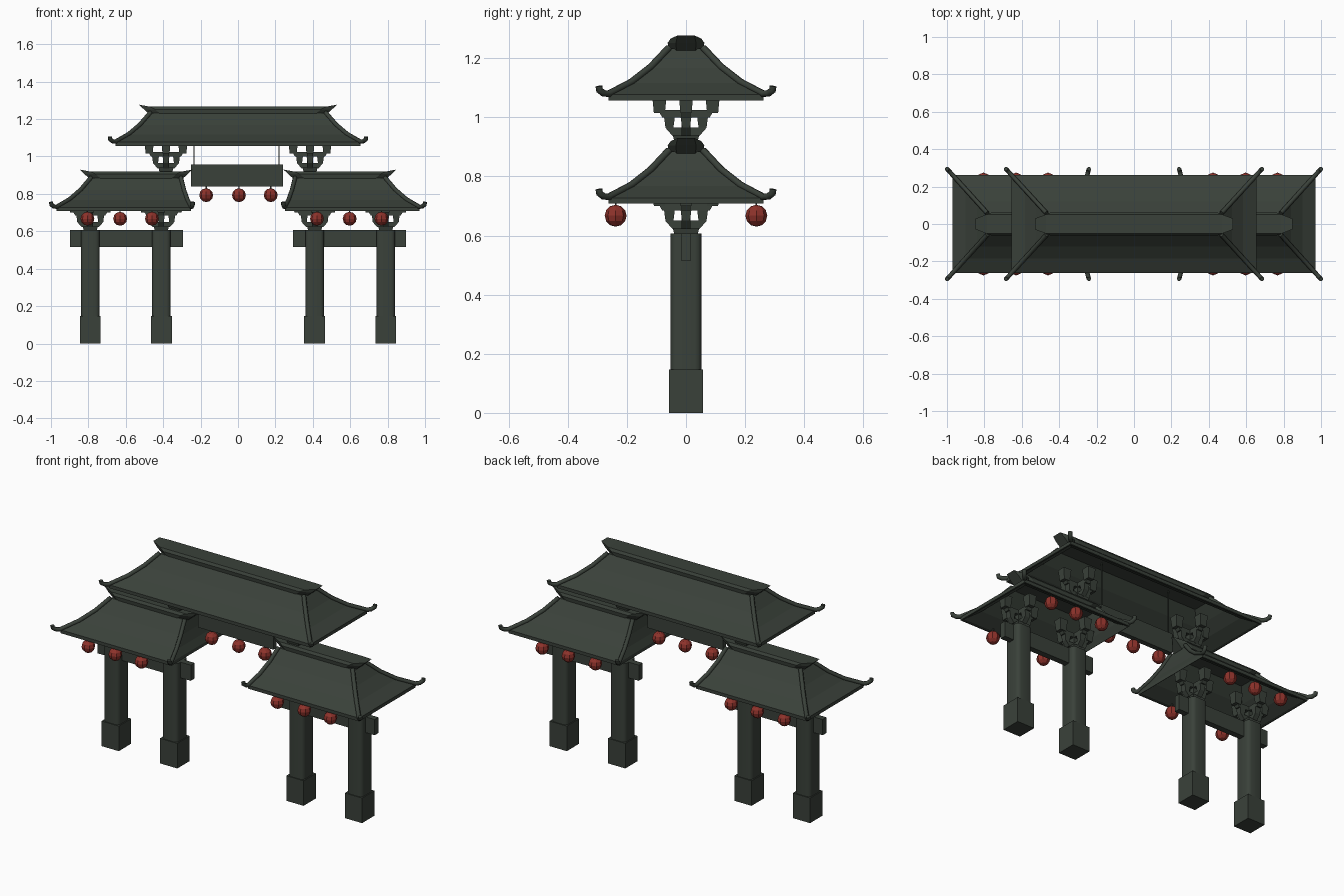
import bpy, bmesh, math
from mathutils import Vector

if "Cube" in bpy.data.objects:
    bpy.data.objects.remove(bpy.data.objects["Cube"])


def material(name, rgb):
    m = bpy.data.materials.new(name)
    m.diffuse_color = (*rgb, 1)
    m.use_nodes = True
    m.node_tree.nodes["Principled BSDF"].inputs["Base Color"].default_value = m.diffuse_color
    return m


DARK = material("dark green grey", (0.042, 0.053, 0.042))
RED = material("lantern red", (0.27, 0.032, 0.024))


def finish(bm, name, mat):
    bmesh.ops.recalc_face_normals(bm, faces=bm.faces)
    me = bpy.data.meshes.new(name)
    bm.to_mesh(me)
    bm.free()
    me.materials.append(mat)
    ob = bpy.data.objects.new(name, me)
    bpy.context.collection.objects.link(ob)
    return ob


def add_box(bm, c, size, z0, z1, bottom=(1, 1)):
    """Upright box centred on c, with its lower end scaled by bottom."""
    rings = []
    for z, k in ((z0, bottom), (z1, (1, 1))):
        rings.append([bm.verts.new((c[0] + sx * size[0] / 2 * k[0],
                                    c[1] + sy * size[1] / 2 * k[1], z))
                      for sx, sy in ((-1, -1), (1, -1), (1, 1), (-1, 1))])
    return loft(bm, rings)


def loft(bm, rings):
    """Skin closed rings of vertices and cap both ends."""
    n = len(rings[0])
    for a, b in zip(rings, rings[1:]):
        for i in range(n):
            j = (i + 1) % n
            bm.faces.new((a[i], a[j], b[j], b[i]))
    bm.faces.new(rings[0])
    bm.faces.new(rings[-1])
    return rings


def box(name, c, size, z0, z1, mat=DARK):
    bm = bmesh.new()
    add_box(bm, c, size, z0, z1)
    return finish(bm, name, mat)


# Columns with rounded corners on plain square footings
def column(x):
    bm = bmesh.new()
    add_box(bm, (x, 0), (0.10, 0.105), 0.13, 0.607)
    edges = [e for e in bm.edges if abs(e.verts[0].co.z - e.verts[1].co.z) > 0.1]
    bmesh.ops.bevel(bm, geom=edges, offset=0.022, segments=3, profile=0.5, affect='EDGES')
    ob = finish(bm, "column", DARK)
    bpy.ops.object.select_all(action='DESELECT')
    ob.select_set(True)
    bpy.context.view_layer.objects.active = ob
    bpy.ops.object.shade_smooth_by_angle(angle=math.radians(40))
    box("column_footing", (x, 0), (0.112, 0.115), 0, 0.147)


# Stacked roof bracket: crossed arms widening upwards, with small blocks
def bracket(x, z):
    bm = bmesh.new()
    add_box(bm, (x, 0), (0.08, 0.09), z, z + 0.025, (0.85, 0.85))
    add_box(bm, (x, 0), (0.03, 0.03), z + 0.02, z + 0.11)
    for ax in (0, 1):
        def size(a, b):
            return (a, b) if ax == 0 else (b, a)

        def taper(k):
            return (k, 1) if ax == 0 else (1, k)
        add_box(bm, (x, 0), size(0.14, 0.03), z + 0.022, z + 0.05, taper(0.65))
        add_box(bm, (x, 0), size(0.19, 0.03), z + 0.085, z + 0.11, taper(0.85))
        for s in (-1, 1):
            for d, w, h0, h1 in ((0.056, 0.036, 0.05, 0.085), (0.09, 0.05, 0.1, 0.165)):
                c = (x + s * d, 0) if ax == 0 else (x, s * d)
                add_box(bm, c, (w, w), z + h0, z + h1, (0.75, 0.75))
    finish(bm, "roof_bracket", DARK)


# Curved hip roof: shell, hip ribs with curled tips, flared ridge cap
CURVE = ((0, 1), (0.3, 0.63), (0.62, 0.34), (1, 0.11))   # outward fraction, height fraction


def roof(top, eave, z0, z1):
    ty, ey = 0.058, 0.262

    def corners(t):
        x0 = top[0] + (eave[0] - top[0]) * t
        x1 = top[1] + (eave[1] - top[1]) * t
        y = ty + (ey - ty) * t
        return ((x0, -y), (x1, -y), (x1, y), (x0, y))

    def zat(h):
        return z0 + (z1 - z0) * h

    shell = [(t, zat(h)) for t, h in CURVE] + [(1, z0), (0.95, z0)]
    shell += [(t * 0.95, zat(h) - 0.015) for t, h in reversed(CURVE)]
    bm = bmesh.new()
    loft(bm, [[bm.verts.new((*c, z)) for c in corners(t)] for t, z in shell])
    finish(bm, "roof_shell", DARK)

    # hip ribs swept along the four corners
    rib = list(CURVE) + [(1.08, 0.12), (1.15, 0.18), (1.16, 0.26)]
    cu = bpy.data.curves.new("hip_ribs", 'CURVE')
    cu.dimensions = '3D'
    cu.bevel_depth = 0.012
    cu.bevel_resolution = 1
    cu.use_fill_caps = True
    for i in range(4):
        sp = cu.splines.new('POLY')
        sp.points.add(len(rib) - 1)
        for p, (t, h) in zip(sp.points, rib):
            p.co = (*corners(t)[i], zat(h) + 0.003, 1)
    ob = bpy.data.objects.new("hip_ribs", cu)
    bpy.context.collection.objects.link(ob)
    cu.materials.append(DARK)
    bpy.ops.object.select_all(action='DESELECT')
    ob.select_set(True)
    bpy.context.view_layer.objects.active = ob
    bpy.ops.object.convert(target='MESH')

    # ridge cap, longer at the top, with raised pointed ends
    bm = bmesh.new()
    rings = []
    for grow, z, w, lift in ((0, z1 - 0.012, 0.058, 0), (0.035, z1 + 0.02, 0.062, 0),
                             (0.062, z1 + 0.034, 0.052, 0.011)):
        a, b = top[0] - grow, top[1] + grow
        d = 0.06
        pts = ((a, -w * 0.55, lift), (a + d, -w, 0), (b - d, -w, 0), (b, -w * 0.55, lift),
               (b, w * 0.55, lift), (b - d, w, 0), (a + d, w, 0), (a, w * 0.55, lift))
        rings.append([bm.verts.new((px, py, z + pz)) for px, py, pz in pts])
    loft(bm, rings)
    bmesh.ops.triangulate(bm, faces=[f for f in bm.faces if len(f.verts) > 4])
    finish(bm, "ridge_cap", DARK)


# Faceted lantern on a short cord
def lantern(x, y, z, cord_top):
    bm = bmesh.new()
    bmesh.ops.create_uvsphere(bm, u_segments=8, v_segments=6, radius=0.037)
    bmesh.ops.translate(bm, verts=bm.verts, vec=Vector((x, y, z)))
    finish(bm, "lantern", RED)
    box("lantern_cord", (x, y), (0.006, 0.006), z + 0.03, cord_top)


# Two side bays
for s in (-1, 1):
    for x in (0.79, 0.41):
        column(s * x)
        bracket(s * x, 0.60)
    box("tie_beam", (s * 0.597, 0), (0.605, 0.035), 0.515, 0.607)
    roof(sorted((s * 0.785, s * 0.305)), sorted((s * 0.97, s * 0.25)), 0.708, 0.885)
    bracket(s * 0.385, 0.915)
    for dx in (-0.17, 0.005, 0.175):
        for y in (-0.238, 0.238):
            lantern(s * 0.61 - 0.018 + dx if s > 0 else -0.635 + dx, y, 0.667, 0.722)

# Central high roof
roof((-0.468, 0.468), (-0.655, 0.655), 1.057, 1.232)

# Hanging sign board with cords and lanterns
box("sign_board", (-0.005, 0), (0.49, 0.03), 0.84, 0.957)
for x in (-0.235, 0.22):
    box("sign_cord", (x, 0), (0.005, 0.005), 0.95, 1.22)
for x in (-0.17, 0.005, 0.175):
    lantern(x, 0, 0.793, 0.845)
